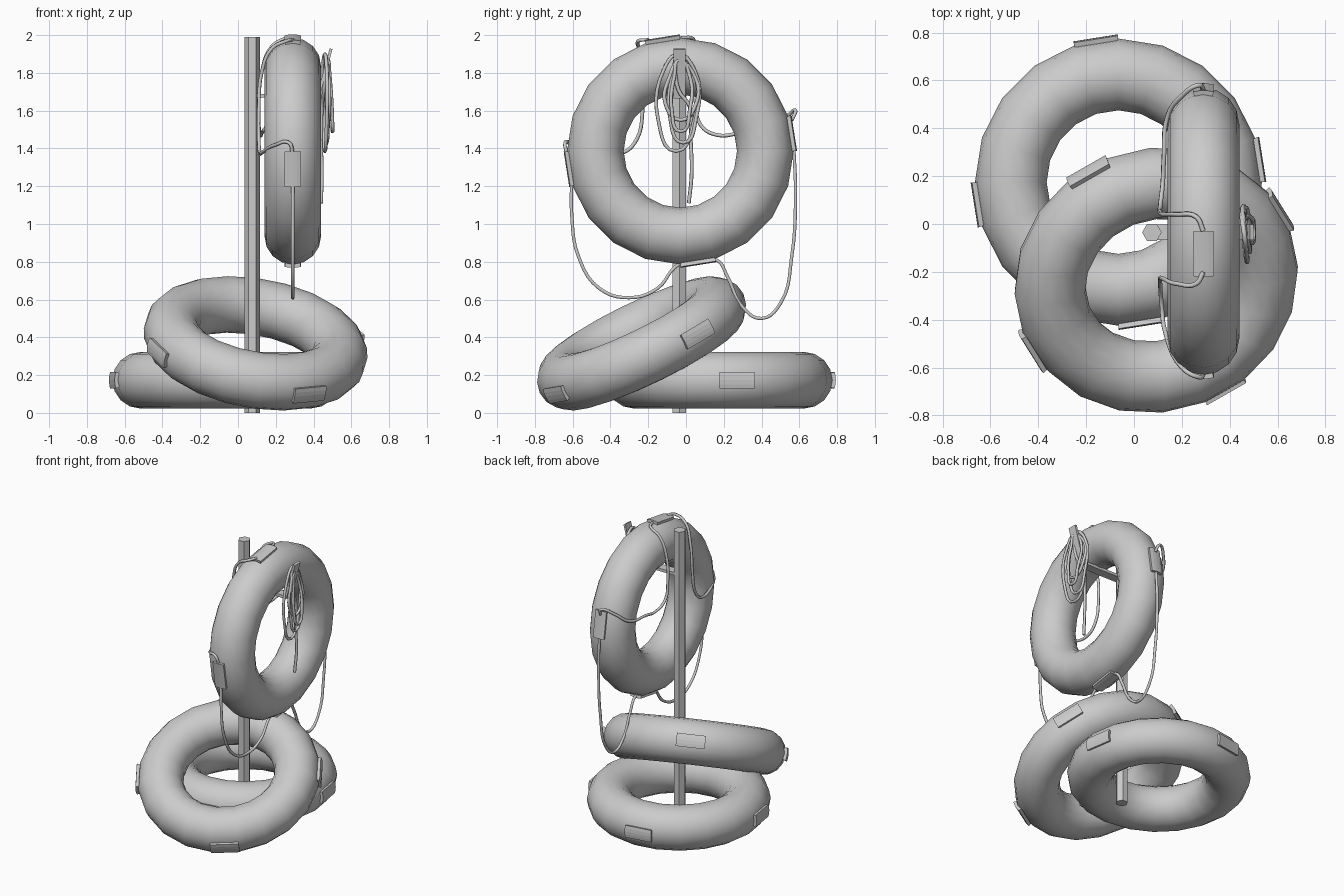
import bpy, bmesh
from math import sin, cos, pi, radians
from mathutils import Matrix, Vector

if "Cube" in bpy.data.objects:
    bpy.data.objects.remove(bpy.data.objects["Cube"])

MAJOR, TUBE = 0.45, 0.15


def mesh_object(name, bm):
    me = bpy.data.meshes.new(name)
    bmesh.ops.recalc_face_normals(bm, faces=bm.faces)
    bm.to_mesh(me)
    bm.free()
    ob = bpy.data.objects.new(name, me)
    bpy.context.collection.objects.link(ob)
    return ob


def frame(center, axis, start):
    """Placement with local z along axis and local x towards start."""
    w = Vector(axis).normalized()
    u = Vector(start)
    u = (u - w * u.dot(w)).normalized()
    v = w.cross(u)
    m = Matrix((u, v, w)).transposed().to_4x4()
    m.translation = center
    return m


def on_tube(a, b, r):
    d = MAJOR + r * cos(b)
    return Vector((d * cos(a), d * sin(a), r * sin(b)))


def ring(name, m):
    # inflated ring
    bpy.ops.mesh.primitive_torus_add(major_segments=20, minor_segments=16,
                                     major_radius=MAJOR, minor_radius=TUBE)
    ob = bpy.context.object
    ob.name = name
    ob.data.transform(m)
    ob.data.shade_smooth()
    # four rope patches on the outer edge
    bm = bmesh.new()
    for k in range(4):
        mid = radians(9 + 90 * k)
        rows = []
        for s in (-1, 1):
            a = mid + s * radians(8.9)
            tilt = [radians(t) for t in (-15, -7.5, 0, 7.5, 15)]
            rows.append([bm.verts.new(on_tube(a, b, 0.168)) for b in tilt] +
                        [bm.verts.new(on_tube(a, b, 0.135)) for b in reversed(tilt)])
        n = len(rows[0])
        for i in range(n):
            j = (i + 1) % n
            bm.faces.new((rows[0][i], rows[0][j], rows[1][j], rows[1][i]))
        bm.faces.new(rows[0])
        bm.faces.new(rows[1])
    bm.transform(m)
    mesh_object(name + "_patches", bm)


def rope(name, points, closed=False):
    cu = bpy.data.curves.new(name, 'CURVE')
    cu.dimensions = '3D'
    cu.bevel_depth = 0.01
    cu.bevel_resolution = 1
    cu.resolution_u = 5
    cu.use_fill_caps = True
    sp = cu.splines.new('BEZIER')
    sp.bezier_points.add(len(points) - 1)
    for bp, p in zip(sp.bezier_points, points):
        bp.co = p
        bp.handle_left_type = bp.handle_right_type = 'AUTO'
    sp.use_cyclic_u = closed
    ob = bpy.data.objects.new(name, cu)
    bpy.context.collection.objects.link(ob)


# three rings: on the floor, leaning, hanging
ring("floor_ring", frame((-0.065, 0.175, 0.173), (0, 0, 1), (1, 0, 0)))
ring("leaning_ring", frame((0.093, -0.235, 0.368), (0.16, -0.43, 0.89),
                           (cos(radians(22)), sin(radians(22)), 0)))
ring("hanging_ring", frame((0.29, -0.03, 1.386), (1, 0, 0), (0, 1, 0)))

# hexagonal pole
bm = bmesh.new()
bmesh.ops.create_cone(bm, cap_ends=True, segments=6, radius1=0.041, radius2=0.041, depth=1.99,
                      matrix=Matrix.Translation((0.075, -0.035, 0.995)) @ Matrix.Rotation(pi / 6, 4, 'Z'))
mesh_object("pole", bm)

# flat bar hook, bent upwards at the end
bm = bmesh.new()
low = [(0.08, 1.67), (0.43, 1.665), (0.50, 1.925)]
high = [(0.485, 1.93), (0.42, 1.685), (0.08, 1.69)]
sides = [[bm.verts.new((x, y, z)) for x, z in low + high] for y in (-0.067, -0.003)]
for a, b, c, d in ((0, 1, 4, 5), (1, 2, 3, 4)):
    for s in sides:
        bm.faces.new([s[i] for i in (a, b, c, d)])
for i in range(6):
    j = (i + 1) % 6
    bm.faces.new((sides[0][i], sides[0][j], sides[1][j], sides[1][i]))
mesh_object("hook", bm)

# grab lines slung under the hanging ring
rope("grab_line_lower_front", [(0.29, y, z) for y, z in (
    (-0.605, 1.25), (-0.605, 1.05), (-0.57, 0.83), (-0.46, 0.66), (-0.3, 0.61),
    (-0.15, 0.66), (-0.06, 0.77), (-0.01, 0.8))])
rope("grab_line_lower_back", [(0.29, y, z) for y, z in (
    (0.1, 0.8), (0.16, 0.81), (0.22, 0.72), (0.3, 0.56), (0.4, 0.5), (0.5, 0.58),
    (0.56, 0.83), (0.58, 1.15), (0.57, 1.42))])
# grab lines draped behind the hanging ring
rope("grab_line_upper_front", [
    (0.29, -0.2, 1.975), (0.26, -0.25, 1.97), (0.18, -0.25, 1.93), (0.125, -0.23, 1.8),
    (0.11, -0.23, 1.6), (0.11, -0.26, 1.45), (0.115, -0.33, 1.38), (0.13, -0.45, 1.38),
    (0.2, -0.6, 1.42), (0.27, -0.64, 1.43), (0.29, -0.63, 1.37)])
rope("grab_line_upper_back", [
    (0.29, -0.03, 1.985), (0.26, 0.03, 1.985), (0.18, 0.04, 1.94), (0.125, 0.04, 1.8),
    (0.11, 0.05, 1.65), (0.11, 0.08, 1.52), (0.12, 0.17, 1.47), (0.125, 0.28, 1.48),
    (0.14, 0.45, 1.5), (0.2, 0.535, 1.57), (0.27, 0.58, 1.6), (0.29, 0.56, 1.55)])

# coiled throw line on the hook: left y, right y, bottom z, top x, bottom x
for k, (l, r, zb, xt, xb) in enumerate(((-0.145, 0.04, 1.385, 0.46, 0.46),
                                        (-0.085, 0.055, 1.43, 0.465, 0.47),
                                        (-0.075, 0.02, 1.49, 0.475, 0.50),
                                        (-0.11, 0.055, 1.55, 0.47, 0.48))):
    mid, zt = (l + r) / 2, 1.9 - 0.015 * k
    zq = zb + 0.3 * (zt - zb)
    rope(f"line_coil_{k + 1}", [
        (xt, -0.035, zt), (xt + 0.01, l * 0.8, zt - 0.08), ((xt + xb) / 2 + 0.01, l, zq),
        (xb, mid, zb), (xb - 0.005, r, zq), (xt - 0.01, r * 0.9, zt - 0.08)], True)
# loose end of the throw line
rope("line_tail", [(0.465, -0.06, 1.86), (0.455, -0.04, 1.71), (0.445, 0.02, 1.62),
                   (0.44, 0.025, 1.45), (0.445, 0.03, 1.27), (0.44, 0.015, 1.11)])
